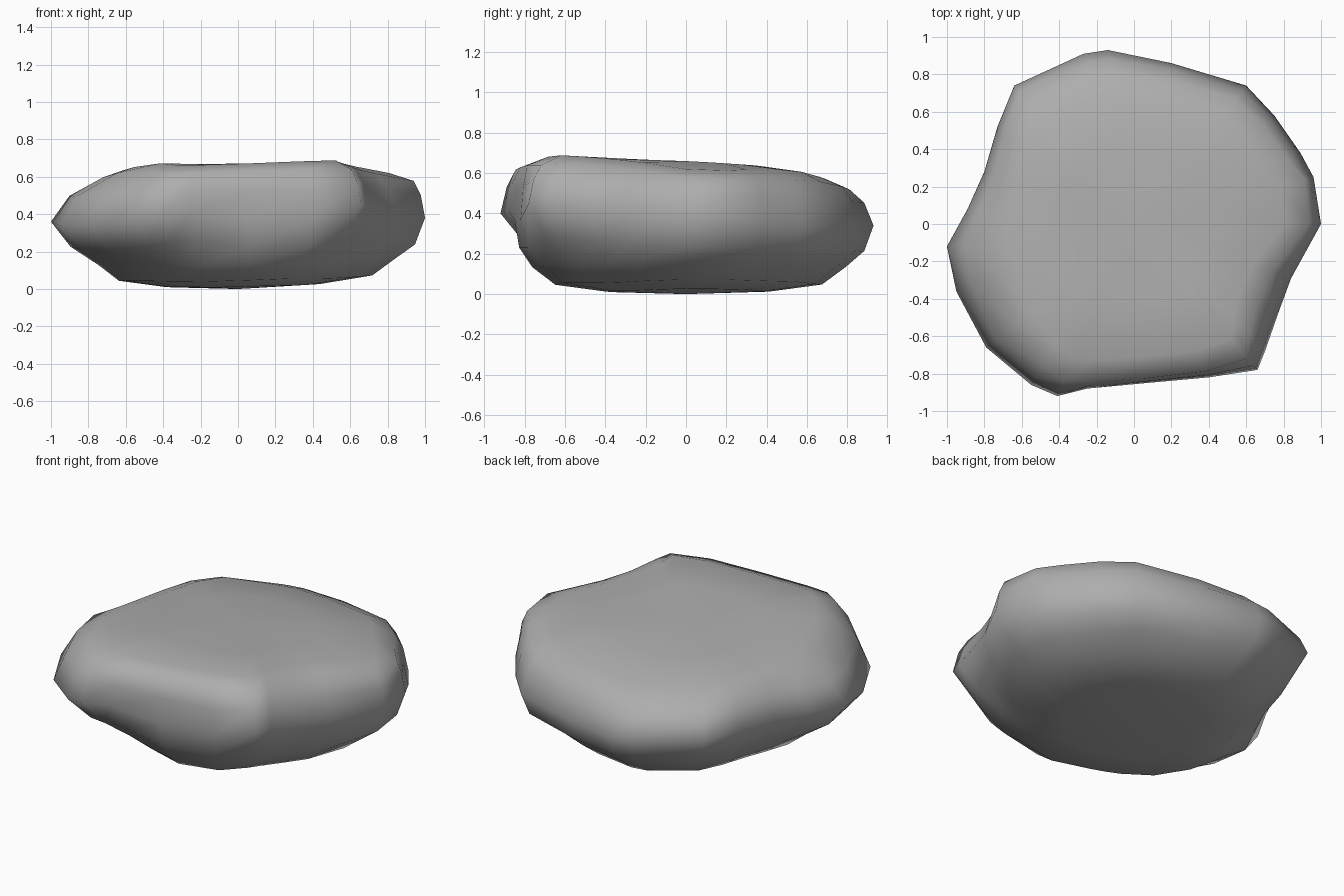
import bpy
import bmesh

cube = bpy.data.objects.get("Cube")
if cube:
    bpy.data.objects.remove(cube, do_unlink=True)

# Widest outline of the boulder: x, y, height of the rim, width of the shoulder, width of the foot
outline = [
    (1, 0, .38, .94, .97), (.96, .25, .38, .95, .98), (.89, .38, .36, .92, .98), (.75, .58, .34, .92, .98),
    (.6, .74, .33, .9, .98), (.2, .86, .33, .9, 1), (-.14, .93, .34, .87, .98), (-.27, .91, .35, .86, .98),
    (-.64, .74, .38, .88, .9), (-.73, .52, .38, .87, .9), (-.8, .28, .38, .85, .9), (-.89, .08, .37, .8, .89),
    (-1, -.12, .36, .74, .86), (-.95, -.36, .34, .76, .85), (-.79, -.66, .34, .82, .83), (-.55, -.86, .36, .88, .8),
    (-.41, -.92, .4, .91, .8), (-.25, -.88, .41, .96, .88), (.07, -.85, .37, .97, 1.03), (.4, -.82, .37, .96, 1),
    (.66, -.78, .45, .92, .84), (.7, -.68, .44, .88, .86), (.77, -.48, .42, .86, .93), (.84, -.29, .41, .88, 1.01),
]


def top_height(x, y):
    """Flat crown that leans down to the back and falls away near the edges."""
    z = .65 - .05 * y + .02 * x
    z -= .15 * max(0, x - .5) + .1 * max(0, -x - .45)
    return z - .16 * max(0, y - .42) - .22 * max(0, -y - .64)


def bottom_height(x, y):
    """Shallow underside, slightly raised to the right."""
    return .07 * (x * x + y * y) + .03 * max(0, x)


def column(x, y, rim, shoulder, foot):
    """Points from the underside up over the rim to the top."""
    pts = []
    for s, lift in ((.45, 0), (.74, .015), (.87, .09)):
        px, py = x * s * foot, y * s * foot
        pts.append((px, py, bottom_height(px, py) + lift))
    waist = (1 + .92 * foot) / 2
    pts.append((x * waist, y * waist, rim * .6 + .01))
    pts.append((x, y, rim))
    top = top_height(x * shoulder, y * shoulder)
    mid = shoulder * .38 + .62
    pts.append((x * mid, y * mid, rim + (top - rim) * .55))
    pts.append((x * shoulder, y * shoulder, top - .025))
    for s in (.86, .5):
        px, py = x * shoulder * s, y * shoulder * s
        pts.append((px, py, top_height(px, py)))
    return pts


# Boulder skin, lofted ring by ring
bm = bmesh.new()
columns = [[bm.verts.new(p) for p in column(*o)] for o in outline]
base = bm.verts.new((0, 0, 0))
crown = bm.verts.new((0, 0, top_height(0, 0)))
for i, a in enumerate(columns):
    b = columns[(i + 1) % len(columns)]
    for k in range(len(a) - 1):
        bm.faces.new((a[k], b[k], b[k + 1], a[k + 1]))
    bm.faces.new((base, b[0], a[0]))
    bm.faces.new((crown, a[-1], b[-1]))
bmesh.ops.recalc_face_normals(bm, faces=bm.faces)
for f in bm.faces:
    f.smooth = True
mesh = bpy.data.meshes.new("boulder")
bm.to_mesh(mesh)
bm.free()
boulder = bpy.data.objects.new("boulder", mesh)
bpy.context.collection.objects.link(boulder)

# Plain grey stone
stone = bpy.data.materials.new("grey stone")
stone.use_nodes = True
colour = (.42, .42, .42, 1)
stone.diffuse_color = colour
stone.node_tree.nodes["Principled BSDF"].inputs["Base Color"].default_value = colour
mesh.materials.append(stone)
